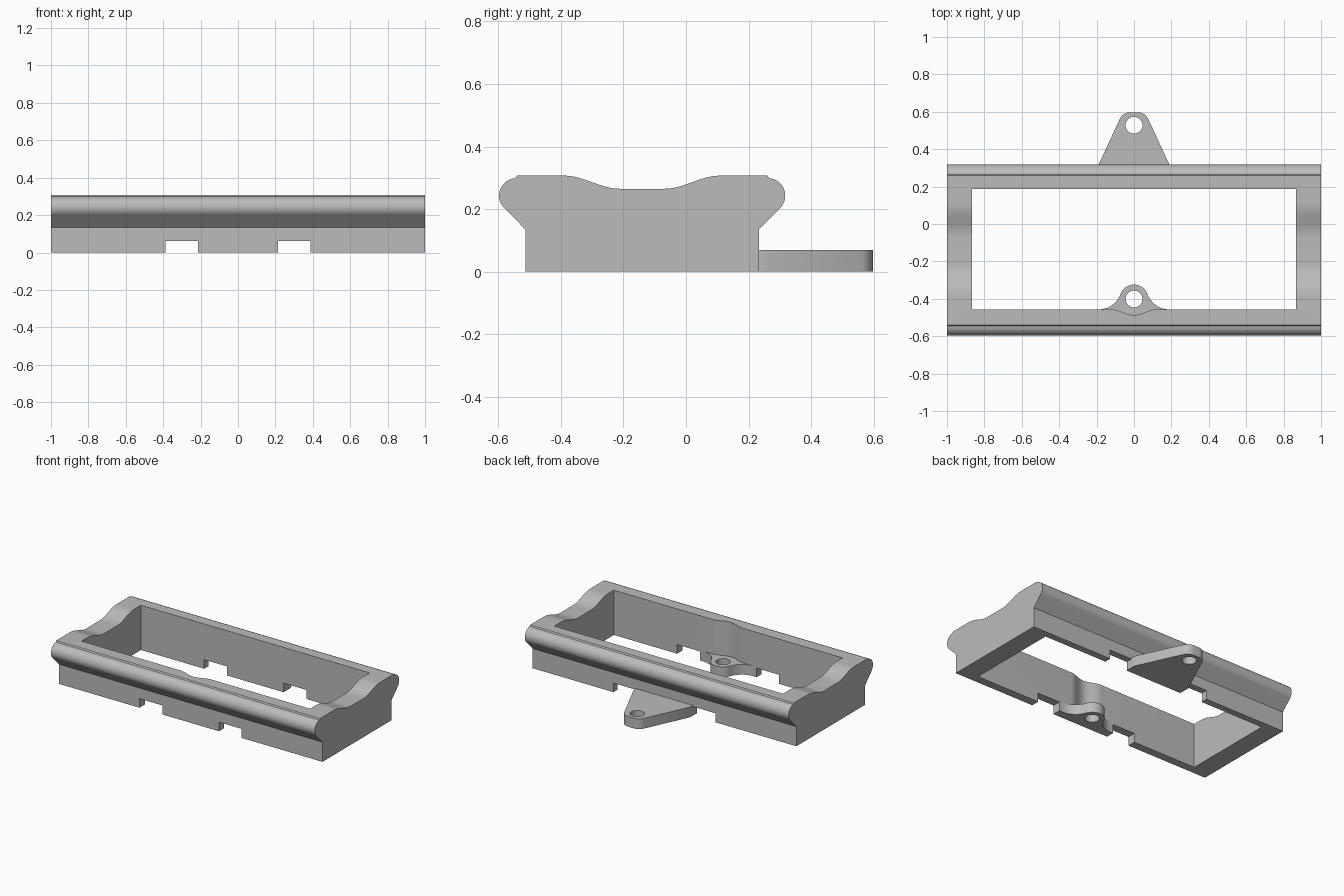
import bpy, bmesh
from math import sin, cos, pi, radians
from mathutils import Vector

old = bpy.data.objects.get("Cube")
if old:
    bpy.data.objects.remove(old, do_unlink=True)

grey = bpy.data.materials.new("plain grey")
grey.use_nodes = True
colour = (0.5, 0.5, 0.5, 1)
grey.diffuse_color = colour
grey.node_tree.nodes["Principled BSDF"].inputs["Base Color"].default_value = colour


def arc(cx, cy, r, start, end, steps=16):
    """Points along a circular arc, angles in degrees."""
    angles = [radians(start + (end - start) * i / steps) for i in range(steps + 1)]
    return [(cx + r * cos(a), cy + r * sin(a)) for a in angles]


def prism(name, outline, low, high, axis="z"):
    """Extrude a closed outline along z (xy outline) or x (yz outline)."""
    bm = bmesh.new()
    place = (lambda u, v: (u, v, low)) if axis == "z" else (lambda u, v: (low, u, v))
    face = bm.faces.new([bm.verts.new(place(u, v)) for u, v in outline])
    out = bmesh.ops.extrude_face_region(bm, geom=[face])
    shift = Vector((0, 0, high - low) if axis == "z" else (high - low, 0, 0))
    bmesh.ops.translate(bm, vec=shift, verts=[g for g in out["geom"] if isinstance(g, bmesh.types.BMVert)])
    bmesh.ops.recalc_face_normals(bm, faces=bm.faces)
    mesh = bpy.data.meshes.new(name)
    bm.to_mesh(mesh)
    bm.free()
    mesh.materials.append(grey)
    obj = bpy.data.objects.new(name, mesh)
    bpy.context.collection.objects.link(obj)
    return obj


def select(obj):
    bpy.ops.object.select_all(action="DESELECT")
    obj.select_set(True)
    bpy.context.view_layer.objects.active = obj


def cut(obj, cutter):
    """Subtract a cutter and discard it."""
    mod = obj.modifiers.new("cut", "BOOLEAN")
    mod.operation, mod.solver, mod.object = "DIFFERENCE", "EXACT", cutter
    select(obj)
    bpy.ops.object.modifier_apply(modifier=mod.name)
    bpy.data.objects.remove(cutter, do_unlink=True)


def box(x0, x1, y0, y1):
    return [(x0, y0), (x1, y0), (x1, y1), (x0, y1)]


def mirrored(half, centre=0.0):
    """Close an outline by reflecting its half about a vertical line."""
    return half + [(2 * centre - u, v) for u, v in reversed(half)]


# Frame side profile: foot, flared round lip, top with a shallow dip
MID = -0.14
INNER_FRONT, INNER_BACK = -0.457, 0.187
half = [(-0.513, 0), (-0.513, 0.135)]
half += arc(-0.541, 0.243, 0.056, 225, 95, 24)
half += [(-0.54, 0.307)]
for i in range(17):
    t = i / 16
    half.append((-0.39 + 0.18 * t, 0.265 + 0.021 * (1 + cos(pi * t))))
frame = prism("frame", mirrored(half, MID), -1, 1, "x")

# Rectangular opening
cut(frame, prism("opening", box(-0.867, 0.867, INNER_FRONT, INNER_BACK), -0.1, 0.5))

# Cable notches under the front and back walls
for side in (-1, 1):
    x0, x1 = sorted((side * 0.215, side * 0.387))
    cut(frame, prism("notch", box(x0, x1, -0.8, 0.8), -0.1, 0.062))

# Smooth screw-clearance recess above the inner lug
recess = [(x, INNER_FRONT - 0.015 * (1 + cos(pi * x / 0.12)))
          for x in (-0.12 + 0.01 * i for i in range(25))]
recess += [(0.12, -0.4), (-0.12, -0.4)]
cut(frame, prism("recess", recess, 0.07, 0.5))

# Inner lug: round ear blended into the front wall
lug_half = arc(0.19, -0.332, 0.125, 270, 200) + arc(0, -0.401, 0.077, 20, 86)[1:]
lug = prism("inner_lug", mirrored(lug_half), 0, 0.07)
cut(lug, prism("lug_hole", arc(0, -0.401, 0.045, 0, 348.75, 31), -0.1, 0.2))

# Rear tab: tapered plate with a rounded tip
tab_half = [(0.215, 0.233), (0.215, 0.262)] + arc(0.02, 0.535, 0.062, 27, 90)
tab = prism("rear_tab", mirrored(tab_half), 0, 0.07)
cut(tab, prism("tab_hole", arc(0, 0.528, 0.045, 0, 348.75, 31), -0.1, 0.2))

for part in (frame, lug, tab):
    select(part)
    bpy.ops.object.shade_smooth_by_angle(angle=radians(30))
